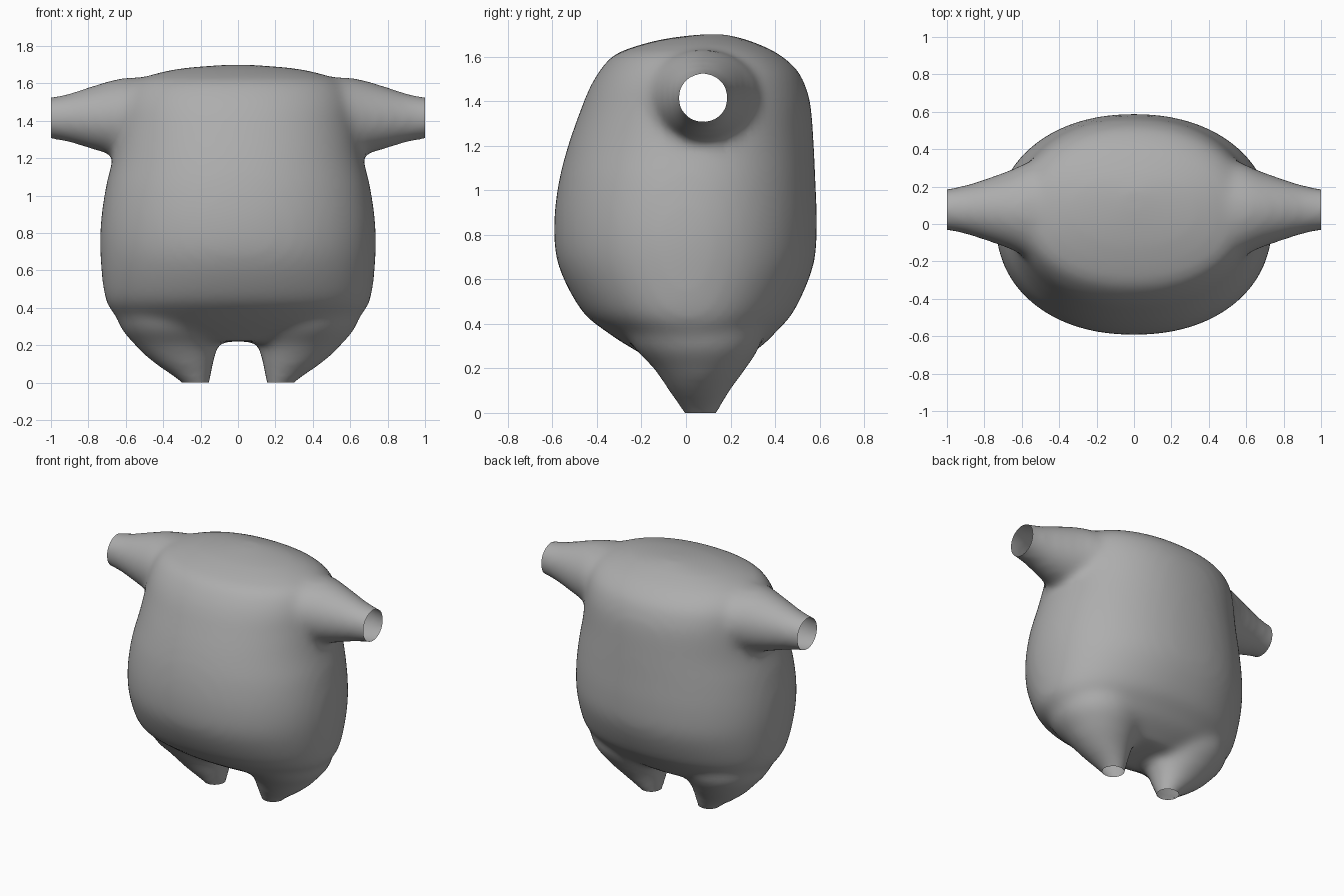
import bpy, bmesh
from math import cos, sin, tau
from mathutils import Vector

if "Cube" in bpy.data.objects:
    bpy.data.objects.remove(bpy.data.objects["Cube"])


def spow(v, p):
    return abs(v) ** p * (1 if v >= 0 else -1)


def spline(rows, steps=4):
    """Smoothly interpolate between the rows of a profile table."""
    out = []
    for i in range(len(rows) - 1):
        p0, p1 = rows[max(i - 1, 0)], rows[i]
        p2, p3 = rows[i + 1], rows[min(i + 2, len(rows) - 1)]
        for k in range(steps):
            t = k / steps
            out.append([0.5 * (2 * b + (c - a) * t + (2 * a - 5 * b + 4 * c - d) * t * t
                               + (3 * b - a - 3 * c + d) * t ** 3)
                        for a, b, c, d in zip(p0, p1, p2, p3)])
    return out + [list(rows[-1])]


def loft(bm, rings):
    """Join equal-length rings of points into a closed skin."""
    loops = [[bm.verts.new(p) for p in ring] for ring in rings]
    faces = []
    for a, b in zip(loops, loops[1:]):
        n = len(a)
        for i in range(n):
            j = (i + 1) % n
            faces.append(bm.faces.new((a[i], a[j], b[j], b[i])))
    faces += [bm.faces.new(loops[0][::-1]), bm.faces.new(loops[-1])]
    bmesh.ops.recalc_face_normals(bm, faces=faces)


def flat_ring(z, cx, rx, y0, y1, power=2.0, n=64):
    cy, ry, e = (y0 + y1) / 2, (y1 - y0) / 2, 2 / power
    return [Vector((cx + rx * spow(cos(tau * i / n), e),
                    cy + ry * spow(sin(tau * i / n), e), z)) for i in range(n)]


def arm_ring(x, cz, ry, rz, n=48):
    return [Vector((x, 0.077 + ry * cos(tau * i / n),
                    cz + rz * sin(tau * i / n))) for i in range(n)]


bm = bmesh.new()

# Torso: height, half width, front y, back y
torso = [(0.22, 0.33, -0.12, 0.22), (0.30, 0.58, -0.26, 0.34),
         (0.37, 0.665, -0.365, 0.41), (0.46, 0.712, -0.47, 0.487),
         (0.66, 0.735, -0.573, 0.572), (0.84, 0.735, -0.593, 0.588),
         (1.03, 0.71, -0.573, 0.582), (1.20, 0.67, -0.53, 0.574),
         (1.37, 0.645, -0.47, 0.562), (1.46, 0.635, -0.433, 0.54),
         (1.54, 0.61, -0.386, 0.50), (1.61, 0.55, -0.32, 0.42),
         (1.655, 0.43, -0.20, 0.33), (1.683, 0.28, -0.08, 0.25),
         (1.70, 0.06, 0.06, 0.18)]
loft(bm, [flat_ring(z, 0, w, a, b, 2.15) for z, w, a, b in spline(torso)])

# Legs: height, inner x, outer x, front y, back y (run past the floor, trimmed later)
legs = [(-0.08, 0.15, 0.24, 0.03, 0.10), (0.0, 0.15, 0.302, -0.012, 0.142),
        (0.11, 0.128, 0.455, -0.085, 0.205), (0.20, 0.108, 0.55, -0.145, 0.27),
        (0.32, 0.06, 0.64, -0.25, 0.34), (0.48, 0.10, 0.64, -0.26, 0.34)]
# Arms: x, centre z, y radius, z radius (run past the cuff, trimmed later)
arms = [(0.30, 1.42, 0.27, 0.215), (0.55, 1.42, 0.255, 0.213),
        (0.62, 1.42, 0.23, 0.208), (0.68, 1.418, 0.205, 0.198),
        (0.80, 1.417, 0.163, 0.163), (0.90, 1.416, 0.132, 0.132),
        (1.0, 1.415, 0.112, 0.112), (1.08, 1.415, 0.105, 0.105)]
for s in (1, -1):
    loft(bm, [flat_ring(z, s * (a + b) / 2, (b - a) / 2, f, k)
              for z, a, b, f, k in spline(legs)])
    loft(bm, [arm_ring(s * x, cz, ry, rz) for x, cz, ry, rz in spline(arms)])

mesh = bpy.data.meshes.new("body_shell")
bm.to_mesh(mesh)
bm.free()
body = bpy.data.objects.new("body_shell", mesh)
bpy.context.collection.objects.link(body)

# Fuse the parts into one skin and soften the joins
fuse = body.modifiers.new("fuse", 'REMESH')
fuse.mode = 'VOXEL'
fuse.voxel_size = 0.025
soft = body.modifiers.new("soften", 'SMOOTH')
soft.factor = 0.5
soft.iterations = 14
done = body.evaluated_get(bpy.context.evaluated_depsgraph_get())
bm = bmesh.new()
bm.from_mesh(done.to_mesh())
done.to_mesh_clear()
body.modifiers.clear()

# Trim wrists and ankles to open ends
for co, no in (((1, 0, 0), (1, 0, 0)), ((-1, 0, 0), (-1, 0, 0)), ((0, 0, 0), (0, 0, -1))):
    bmesh.ops.bisect_plane(bm, geom=bm.verts[:] + bm.edges[:] + bm.faces[:],
                           plane_co=co, plane_no=no, clear_outer=True)
for f in bm.faces:
    f.smooth = True
    f.material_index = 0
bm.to_mesh(mesh)
bm.free()
mesh.update()

# Dark grey colour
grey = bpy.data.materials.new("dark_grey")
grey.diffuse_color = (0.42, 0.42, 0.42, 1)
grey.use_nodes = True
grey.node_tree.nodes["Principled BSDF"].inputs["Base Color"].default_value = grey.diffuse_color
mesh.materials.clear()
mesh.materials.append(grey)
